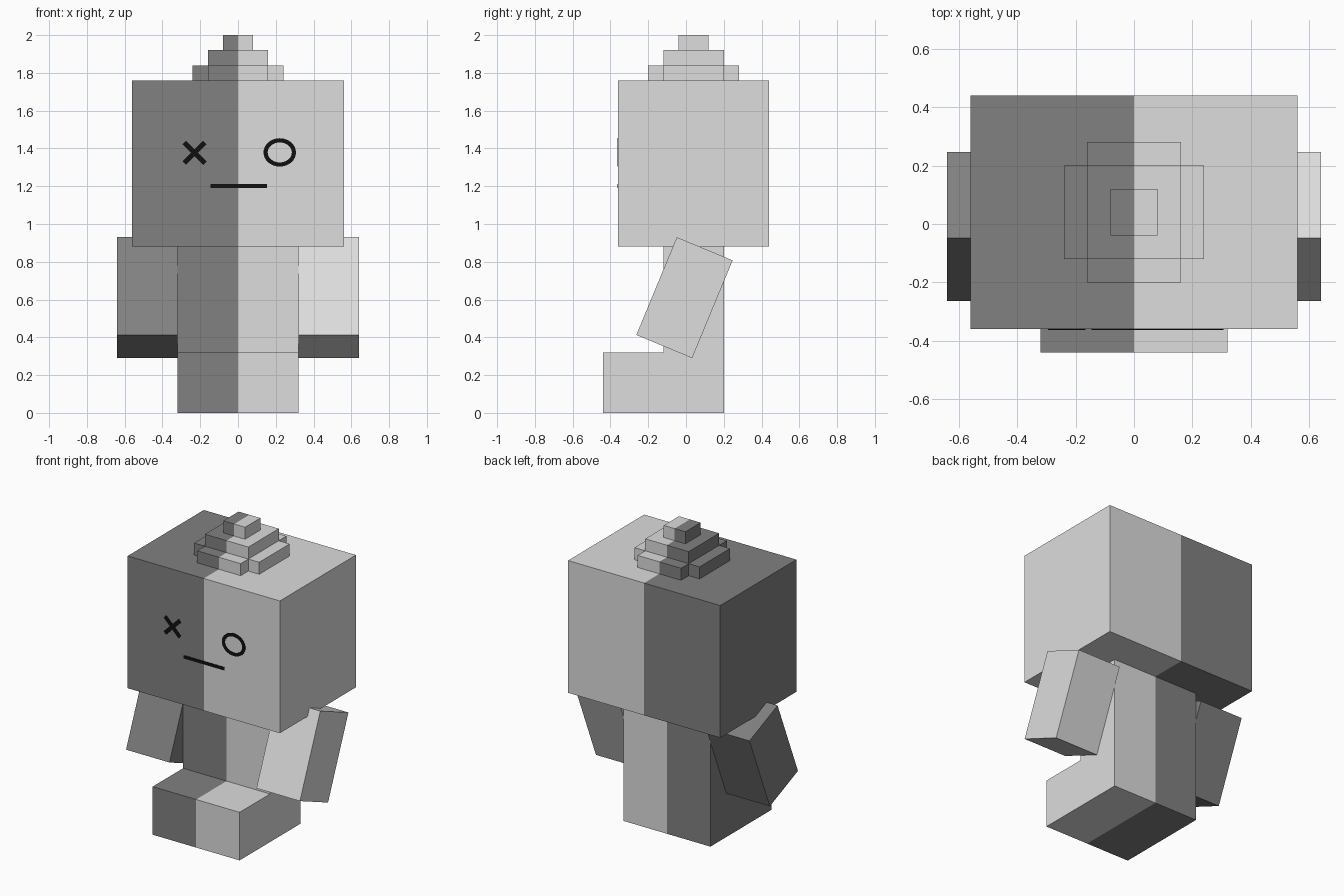
import bpy, bmesh, math
from mathutils import Vector, Matrix

cube = bpy.data.objects.get("Cube")
if cube:
    bpy.data.objects.remove(cube, do_unlink=True)


def material(name, value):
    mat = bpy.data.materials.new(name)
    mat.use_nodes = True
    color = (value, value, value, 1)
    mat.diffuse_color = color
    mat.node_tree.nodes["Principled BSDF"].inputs["Base Color"].default_value = color
    return mat


LIGHT = material("light grey", 0.723)
DARK = material("dark grey", 0.22)
INK = material("black ink", 0.005)


def finish(name, bm, mats):
    bmesh.ops.recalc_face_normals(bm, faces=bm.faces)
    mesh = bpy.data.meshes.new(name)
    bm.to_mesh(mesh)
    bm.free()
    for mat in mats:
        mesh.materials.append(mat)
    obj = bpy.data.objects.new(name, mesh)
    bpy.context.collection.objects.link(obj)
    return obj


def two_tone_prism(name, outline, depth):
    """Extrude an outline, cut it at x = 0 and colour each half."""
    bm = bmesh.new()
    face = bm.faces.new([bm.verts.new(p) for p in outline])
    grown = bmesh.ops.extrude_face_region(bm, geom=[face], use_keep_orig=True)
    verts = [v for v in grown["geom"] if isinstance(v, bmesh.types.BMVert)]
    bmesh.ops.translate(bm, verts=verts, vec=depth)
    bmesh.ops.bisect_plane(bm, geom=bm.verts[:] + bm.edges[:] + bm.faces[:],
                           plane_co=(0, 0, 0), plane_no=(1, 0, 0), dist=1e-5)
    for f in bm.faces:
        f.material_index = 0 if f.calc_center_median().x > 0 else 1
    return finish(name, bm, [LIGHT, DARK])


def two_tone_box(name, half_width, y0, y1, z0, z1):
    w = half_width
    outline = [(-w, y0, z0), (w, y0, z0), (w, y1, z0), (-w, y1, z0)]
    return two_tone_prism(name, outline, (0, 0, z1 - z0))


# Body and feet: one L-shaped profile across the full width
profile = [(-0.44, 0), (0.2, 0), (0.2, 0.88), (-0.12, 0.88), (-0.12, 0.32), (-0.44, 0.32)]
two_tone_prism("body", [(-0.32, y, z) for y, z in profile], (0.64, 0, 0))

# Head
two_tone_box("head", 0.56, -0.36, 0.44, 0.88, 1.76)

# Stepped hair tuft: plus-shaped base tier with two smaller tiers on top
quarter = [(0.24, 0.16), (0.16, 0.16), (0.16, 0.24)]
plus = []
for i, (sx, sy) in enumerate([(1, 1), (-1, 1), (-1, -1), (1, -1)]):
    corner = quarter if i % 2 == 0 else quarter[::-1]
    plus += [(sx * x, 0.04 + sy * y, 1.76) for x, y in corner]
two_tone_prism("hair_base", plus, (0, 0, 0.08))
two_tone_box("hair_middle", 0.16, -0.12, 0.2, 1.84, 1.92)
two_tone_box("hair_tip", 0.08, -0.04, 0.12, 1.92, 2.0)

# Arms, swung forward
for side, x, mat in (("left", 0.48, LIGHT), ("right", -0.48, DARK)):
    bm = bmesh.new()
    place = (Matrix.Translation((x, -0.008, 0.61))
             @ Matrix.Rotation(math.radians(-22.5), 4, "X")
             @ Matrix.Diagonal((0.32, 0.32, 0.56, 1)))
    bmesh.ops.create_cube(bm, size=1, matrix=place)
    finish(side + "_arm", bm, [mat])


def stroke(bm, x, z, length, width, angle=0):
    """Thin painted bar on the front of the head."""
    place = (Matrix.Translation((x, -0.361, z))
             @ Matrix.Rotation(math.radians(angle), 4, "Y")
             @ Matrix.Diagonal((length, 0.004, width, 1)))
    bmesh.ops.create_cube(bm, size=1, matrix=place)


# Crossed eye
bm = bmesh.new()
for angle in (45, -45):
    stroke(bm, -0.23, 1.377, 0.155, 0.026, angle)
finish("crossed_eye", bm, [INK])

# Mouth
bm = bmesh.new()
stroke(bm, 0.004, 1.2, 0.3, 0.021)
finish("mouth", bm, [INK])

# Ring eye: flat oval band
bm = bmesh.new()
steps = 32
rings = []
for rx, rz in ((0.086, 0.075), (0.064, 0.053)):
    rings.append([bm.verts.new((0.221 + rx * math.cos(math.tau * i / steps), -0.363,
                                1.379 + rz * math.sin(math.tau * i / steps)))
                  for i in range(steps)])
outer, inner = rings
band = [bm.faces.new((outer[i - 1], outer[i], inner[i], inner[i - 1])) for i in range(steps)]
grown = bmesh.ops.extrude_face_region(bm, geom=band, use_keep_orig=True)
verts = [v for v in grown["geom"] if isinstance(v, bmesh.types.BMVert)]
bmesh.ops.translate(bm, verts=verts, vec=Vector((0, 0.004, 0)))
finish("ring_eye", bm, [INK])
